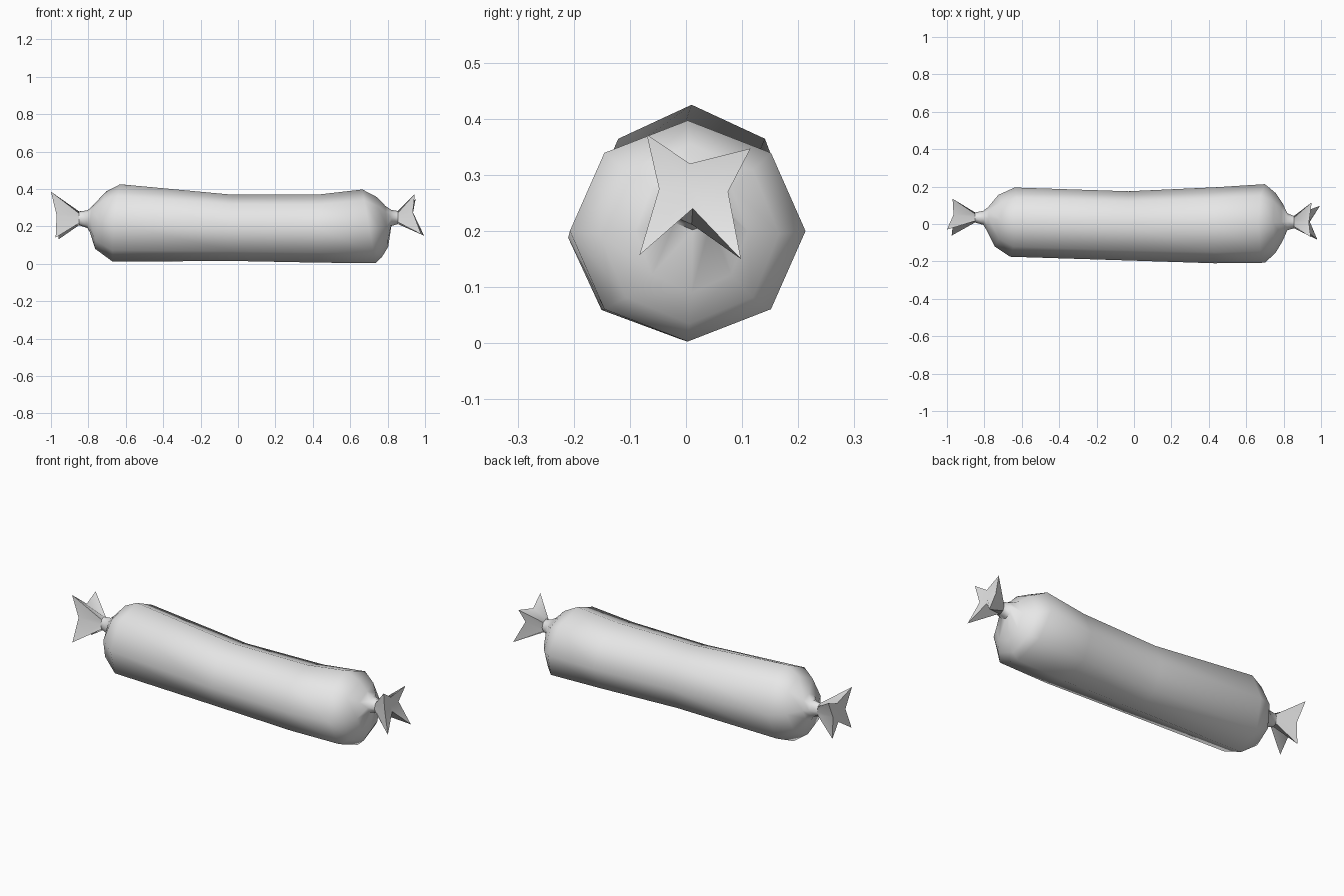
import bpy, bmesh
from math import cos, sin, pi, radians

cube = bpy.data.objects.get("Cube")
if cube:
    bpy.data.objects.remove(cube, do_unlink=True)

SIDES = 8

casing = bpy.data.materials.new("pale grey casing")
casing.use_nodes = True
casing.diffuse_color = (0.8, 0.8, 0.8, 1)
casing.node_tree.nodes["Principled BSDF"].inputs["Base Color"].default_value = (0.8, 0.8, 0.8, 1)


def ring(x, y, z, ry, rz, lean_y=0, lean_z=0):
    """Points of an elliptical cross-section, leaning along the length."""
    points = []
    for k in range(SIDES):
        c, s = cos(2 * pi * k / SIDES), sin(2 * pi * k / SIDES)
        points.append((x + lean_y * c + lean_z * s, y + ry * c, z + rz * s))
    return points


def loft(name, sections, tip=None):
    """Skin the sections in order and close the last one with a fan to tip."""
    bm = bmesh.new()
    loops = [[bm.verts.new(p) for p in section] for section in sections]
    for a, b in zip(loops, loops[1:]):
        for k in range(SIDES):
            n = (k + 1) % SIDES
            bm.faces.new((a[k], a[n], b[n], b[k]))
    if tip:
        centre = bm.verts.new(tip)
        for k in range(SIDES):
            bm.faces.new((loops[-1][k], loops[-1][(k + 1) % SIDES], centre))
        bm.faces.new(loops[0])
    else:
        bm.faces.new(loops[0])
        bm.faces.new(loops[-1])
    bmesh.ops.recalc_face_normals(bm, faces=bm.faces[:])
    mesh = bpy.data.meshes.new(name)
    bm.to_mesh(mesh)
    bm.free()
    mesh.materials.append(casing)
    obj = bpy.data.objects.new(name, mesh)
    bpy.context.collection.objects.link(obj)
    bpy.ops.object.select_all(action="DESELECT")
    obj.select_set(True)
    bpy.context.view_layer.objects.active = obj
    bpy.ops.object.shade_smooth_by_angle(angle=radians(62))
    return obj


# Pinched necks shared by the body and the twisted ends
right_neck = ring(-0.85, 0.035, 0.243, 0.027, 0.037)
left_neck = ring(0.855, 0.01, 0.247, 0.033, 0.035)

# Plump, slightly bent body
loft("sausage_body", [
    right_neck,
    ring(-0.805, 0.033, 0.238, 0.038, 0.047),
    ring(-0.785, 0.03, 0.24, 0.06, 0.07, 0.005, 0.008),
    ring(-0.735, 0.018, 0.232, 0.138, 0.153, 0.01, 0.028),
    ring(-0.65, 0.01, 0.218, 0.185, 0.207, 0.012, 0.02),
    ring(-0.03, -0.01, 0.192, 0.185, 0.177),
    ring(0.43, -0.007, 0.188, 0.203, 0.182),
    ring(0.7, 0.003, 0.2, 0.21, 0.197, 0, -0.035),
    ring(0.757, 0.006, 0.195, 0.16, 0.16, 0, -0.012),
    ring(0.795, 0.01, 0.2, 0.1, 0.11, 0, -0.008),
    ring(0.82, 0.012, 0.245, 0.045, 0.043),
    left_neck,
])

# Flared, star-shaped twisted ends: valleys and points alternate
left_star = [
    (0.935, 0.075, 0.27), (0.95, 0.115, 0.347), (0.935, 0.007, 0.32), (0.945, -0.07, 0.372),
    (0.935, -0.048, 0.275), (0.98, -0.083, 0.157), (0.94, 0.012, 0.24), (0.995, 0.098, 0.15),
]
right_star = [
    (-0.96, 0.08, 0.25), (-0.97, 0.135, 0.35), (-0.965, 0.05, 0.315), (-1, -0.03, 0.385),
    (-0.97, -0.015, 0.26), (-0.975, -0.062, 0.14), (-0.955, 0.025, 0.2), (-0.96, 0.085, 0.13),
]
loft("left_twisted_end", [left_neck, left_star], tip=(0.935, 0.01, 0.275))
loft("right_twisted_end", [right_neck, right_star], tip=(-0.96, 0.03, 0.26))
